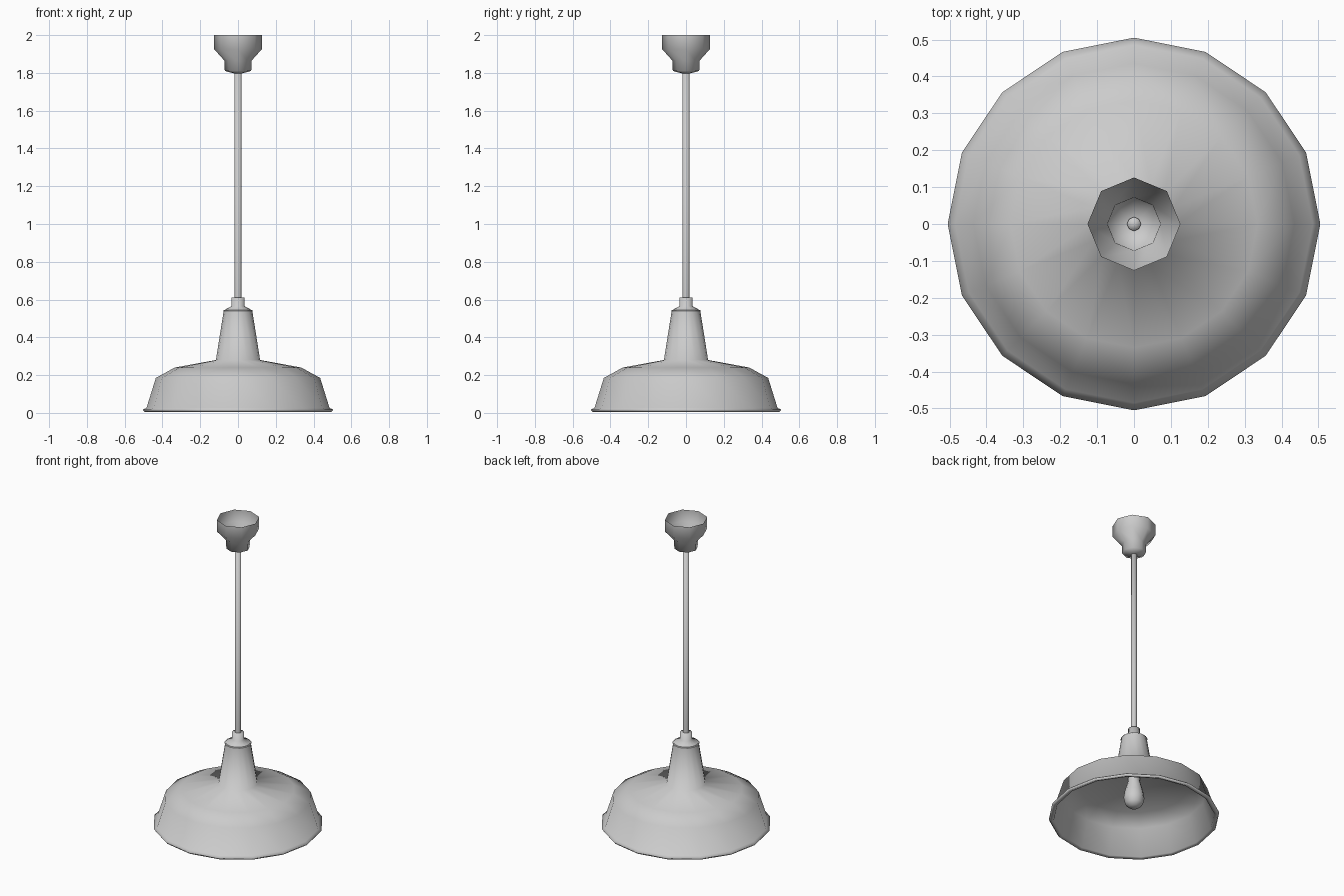
import bpy, bmesh
from math import cos, sin, tau

if "Cube" in bpy.data.objects:
    bpy.data.objects.remove(bpy.data.objects["Cube"])


def lathe(name, profile, sides):
    """Spin (radius, height) points round z; zero radius makes a pole."""
    bm = bmesh.new()
    rings = []
    for r, z in profile:
        if r == 0:
            rings.append([bm.verts.new((0, 0, z))] * sides)
        else:
            rings.append([bm.verts.new((r * cos(tau * i / sides), r * sin(tau * i / sides), z))
                          for i in range(sides)])
    for a, b in zip(rings, rings[1:]):
        for i in range(sides):
            j = (i + 1) % sides
            corners = list(dict.fromkeys((a[i], a[j], b[j], b[i])))
            bm.faces.new(corners)
    bmesh.ops.recalc_face_normals(bm, faces=bm.faces)
    for f in bm.faces:
        f.smooth = True
    mesh = bpy.data.meshes.new(name)
    bm.to_mesh(mesh)
    bm.free()
    ob = bpy.data.objects.new(name, mesh)
    bpy.context.collection.objects.link(ob)
    return ob


# Shade: neck, sloping roof, skirt, rolled lip, then the inner lining
lathe("shade", [
    (0.075, 0.545), (0.117, 0.28), (0.335, 0.24), (0.435, 0.185),
    (0.485, 0.025), (0.505, 0.018), (0.495, 0.005), (0.475, 0.012),
    (0.425, 0.178), (0.33, 0.23), (0.115, 0.268), (0.035, 0.275)], 16)

# Neck cap and collar gripping the rod
lathe("neck_cap", [
    (0.08, 0.54), (0.035, 0.565), (0.035, 0.61), (0, 0.61)], 16)

# Hanging rod
lathe("rod", [(0.019, 0.605), (0.019, 1.81), (0, 1.81)], 8)

# Ceiling canopy, open at the top
lathe("ceiling_canopy", [
    (0.126, 2.0), (0.126, 1.925), (0.072, 1.865), (0.07, 1.81), (0.019, 1.797)], 8)

# Pear-shaped bulb
lathe("bulb", [
    (0.033, 0.285), (0.037, 0.25), (0.055, 0.185), (0.062, 0.14),
    (0.053, 0.1), (0.03, 0.08), (0, 0.073)], 10)
